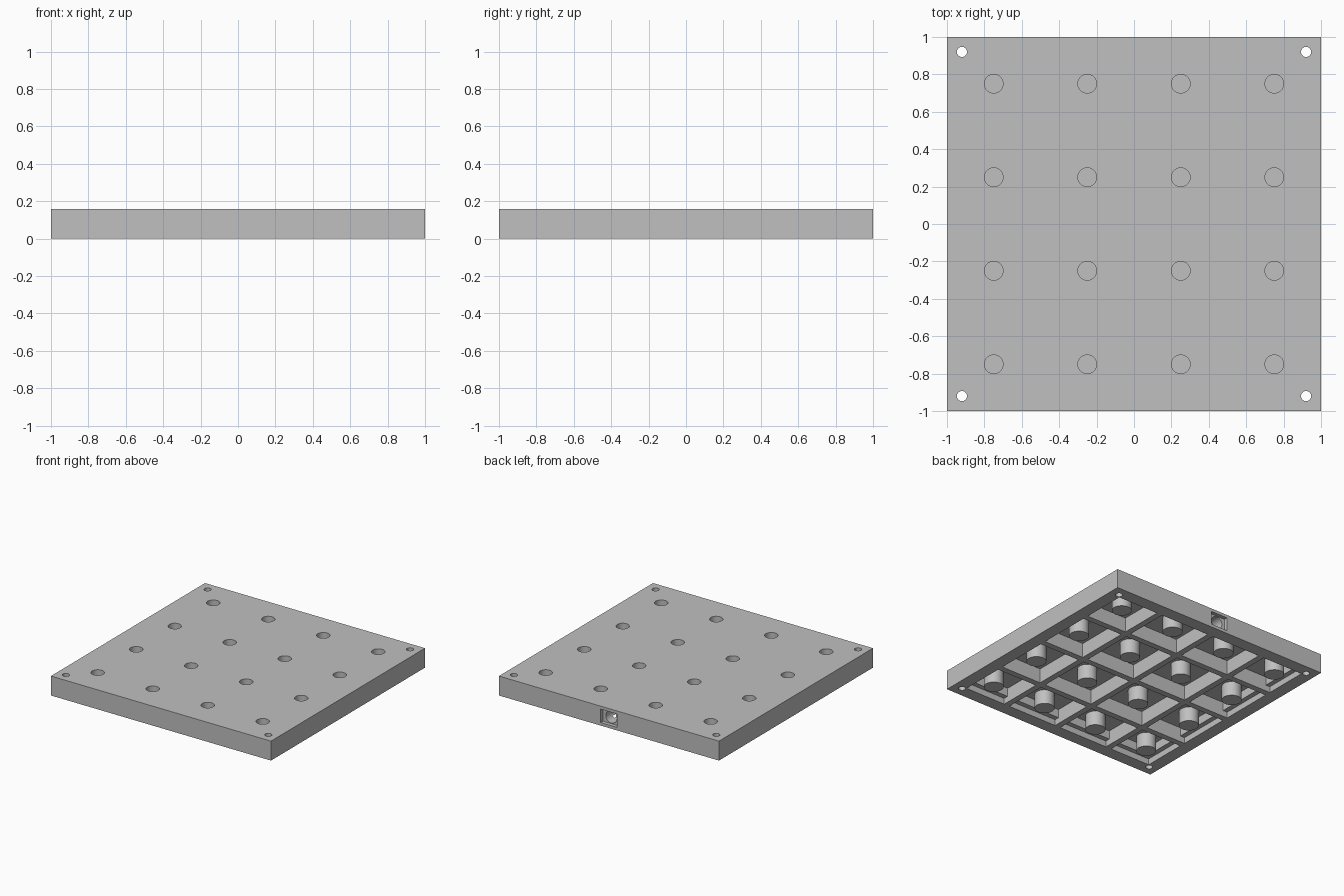
import bpy, bmesh, math
from mathutils import Matrix

cube = bpy.data.objects.get("Cube")
if cube:
    bpy.data.objects.remove(cube, do_unlink=True)

grey = bpy.data.materials.new("plain grey")
grey.use_nodes = True
colour = (0.53, 0.53, 0.53, 1)
grey.diffuse_color = colour
grey.node_tree.nodes["Principled BSDF"].inputs["Base Color"].default_value = colour

HEIGHT = 0.16
CEILING = 0.12
LEDGE = 0.05
RIB = 0.025           # half thickness of a rib
CENTRES = (-0.75, -0.25, 0.25, 0.75)


def add_box(bm, x, y, z):
    """Box given by (low, high) ranges."""
    size = [b - a for a, b in (x, y, z)]
    mid = [(a + b) / 2 for a, b in (x, y, z)]
    bmesh.ops.create_cube(bm, size=1, matrix=Matrix.Translation(mid) @ Matrix.Diagonal((*size, 1)))


def add_rod(bm, x, y, z, radius):
    """Upright cylinder spanning the z range."""
    bmesh.ops.create_cone(bm, cap_ends=True, segments=48, radius1=radius, radius2=radius,
                          depth=z[1] - z[0], matrix=Matrix.Translation((x, y, sum(z) / 2)))


def make_object(name, bm):
    mesh = bpy.data.meshes.new(name)
    bm.to_mesh(mesh)
    bm.free()
    mesh.materials.append(grey)
    obj = bpy.data.objects.new(name, mesh)
    bpy.context.collection.objects.link(obj)
    return obj


def combine(target, bm, operation):
    """Apply a boolean with the given shape and discard the helper."""
    helper = make_object("helper", bm)
    helper.hide_render = True
    mod = target.modifiers.new("cut", 'BOOLEAN')
    mod.operation = operation
    mod.solver = 'EXACT'
    mod.object = helper
    bpy.context.view_layer.update()
    graph = bpy.context.evaluated_depsgraph_get()
    mesh = bpy.data.meshes.new_from_object(target.evaluated_get(graph))
    target.modifiers.clear()
    target.data = mesh
    bpy.data.objects.remove(helper, do_unlink=True)


def cell_ranges(limit):
    """Ranges of the four cells along one axis, outer cells reaching the limit."""
    return [(max(c - 0.25 + RIB, -limit), min(c + 0.25 - RIB, limit)) for c in CENTRES]


# Solid plate
bm = bmesh.new()
add_box(bm, (-1, 1), (-1, 1), (0, HEIGHT))
plate = make_object("ribbed_plate", bm)

# Underside cells: deep pockets, then a wider shallow step at the rim
for limit, depth in ((0.855, CEILING), (0.895, LEDGE)):
    bm = bmesh.new()
    for xr in cell_ranges(limit):
        for yr in cell_ranges(limit):
            add_box(bm, xr, yr, (-0.1, depth))
    combine(plate, bm, 'DIFFERENCE')

# Bosses hanging from the ceiling
bm = bmesh.new()
for x in CENTRES:
    for y in CENTRES:
        add_rod(bm, x, y, (0.002, 0.14), 0.075)
combine(plate, bm, 'UNION')

# Blind sockets on the top and through holes in the corners
bm = bmesh.new()
for x in CENTRES:
    for y in CENTRES:
        add_rod(bm, x, y, (0.025, 0.3), 0.05)
for x in (-0.92, 0.92):
    for y in (-0.92, 0.92):
        add_rod(bm, x, y, (-0.1, 0.3), 0.027)
combine(plate, bm, 'DIFFERENCE')

# Port in the back wall: shallow rectangular recess with a round opening
bm = bmesh.new()
add_box(bm, (-0.075, 0.075), (0.97, 1.1), (0.025, 0.135))
combine(plate, bm, 'DIFFERENCE')
bm = bmesh.new()
bmesh.ops.create_cone(bm, cap_ends=True, segments=48, radius1=0.05, radius2=0.05, depth=0.3,
                      matrix=Matrix.Translation((0, 0.99, 0.08)) @ Matrix.Rotation(math.pi / 2, 4, 'X'))
combine(plate, bm, 'DIFFERENCE')

# One material slot, round walls smooth and edges sharp
plate.data.materials.clear()
plate.data.materials.append(grey)
for face in plate.data.polygons:
    face.material_index = 0
bpy.ops.object.select_all(action='DESELECT')
plate.select_set(True)
bpy.context.view_layer.objects.active = plate
bpy.ops.object.shade_smooth_by_angle(angle=math.radians(30))
